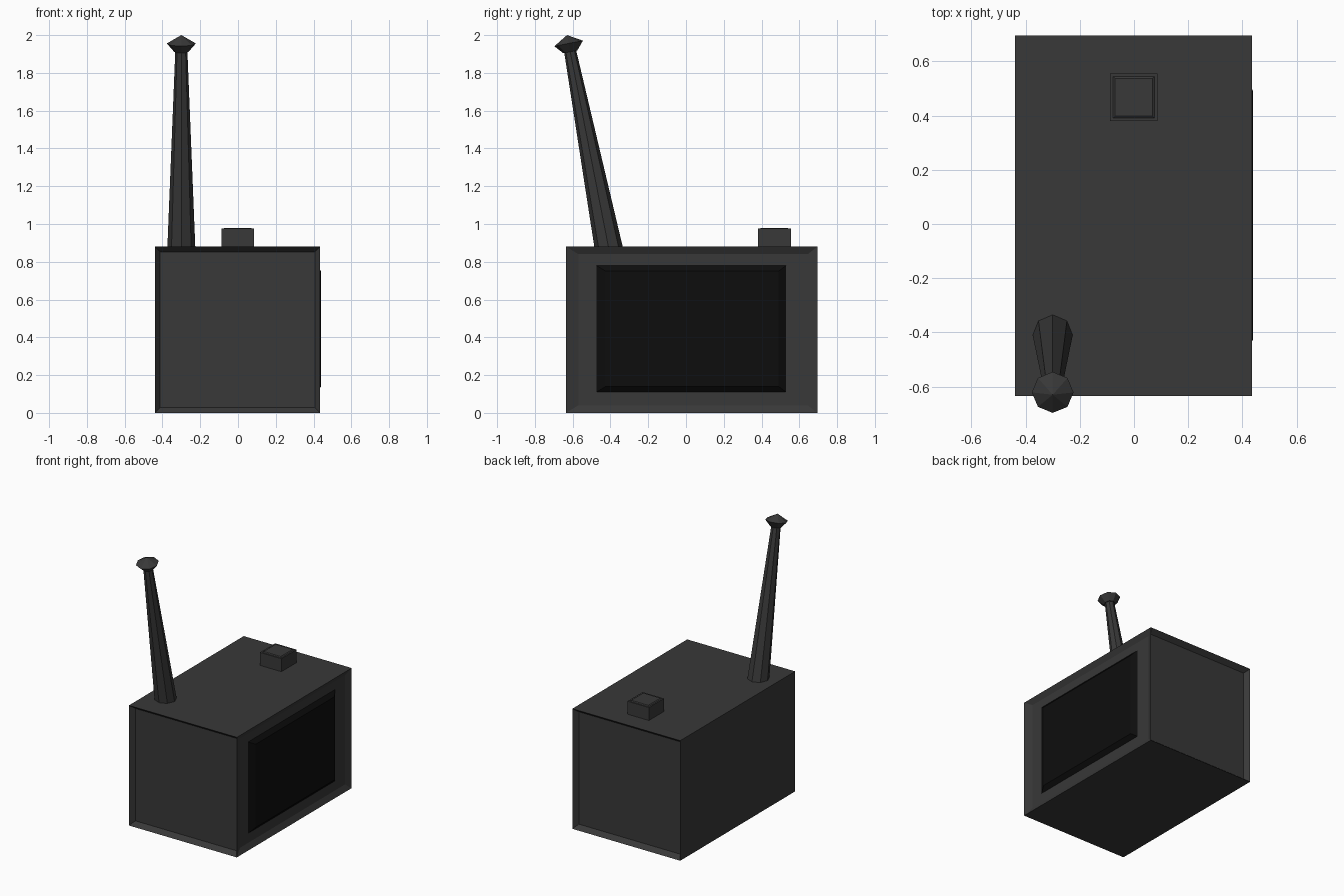
import bpy, bmesh
from mathutils import Vector, Matrix

if "Cube" in bpy.data.objects:
    bpy.data.objects.remove(bpy.data.objects["Cube"])


def material(name, value):
    m = bpy.data.materials.new(name)
    m.use_nodes = True
    colour = (value, value, value, 1)
    m.diffuse_color = colour
    m.node_tree.nodes["Principled BSDF"].inputs["Base Color"].default_value = colour
    return m


charcoal = material("charcoal plastic", 0.04)
black = material("black screen", 0.004)


def finish(name, bm, *mats):
    bmesh.ops.recalc_face_normals(bm, faces=bm.faces[:])
    mesh = bpy.data.meshes.new(name)
    bm.to_mesh(mesh)
    bm.free()
    for m in mats:
        mesh.materials.append(m)
    obj = bpy.data.objects.new(name, mesh)
    bpy.context.collection.objects.link(obj)
    return obj


def box(lo, hi):
    bm = bmesh.new()
    lo, hi = Vector(lo), Vector(hi)
    size = Matrix.Diagonal((*(hi - lo), 1))
    bmesh.ops.create_cube(bm, size=1, matrix=Matrix.Translation((lo + hi) / 2) @ size)
    bm.normal_update()
    return bm


def facing(bm, direction):
    return max(bm.faces, key=lambda f: f.normal.dot(Vector(direction)))


def inset(bm, face, border, depth):
    bmesh.ops.inset_region(bm, faces=[face], thickness=border, depth=depth)
    bm.normal_update()


def place(face, y, z, x):
    # Fit a side-facing rectangle to exact bounds
    c = face.calc_center_median()
    for v in face.verts:
        v.co = (x, y[v.co.y > c.y], z[v.co.z > c.z])


# Cabinet with sunken front, back and screen side
bm = box((-0.44, -0.635, 0), (0.435, 0.695, 0.88))
front, back, side = [facing(bm, d) for d in ((0, -1, 0), (0, 1, 0), (1, 0, 0))]
for panel in (front, back):
    inset(bm, panel, 0.04, -0.035)
inset(bm, side, 0.04, 0)
place(side, (-0.57, 0.645), (0.04, 0.84), 0.415)

# Screen cut into the side panel, with a bevelled raised face
inset(bm, side, 0.05, 0)
place(side, (-0.475, 0.53), (0.11, 0.78), 0.415)
side.material_index = 1
before = set(bm.faces)
inset(bm, side, 0.03, 0)
for f in set(bm.faces) - before:
    f.material_index = 1
place(side, (-0.425, 0.49), (0.14, 0.75), 0.44)
finish("cabinet", bm, charcoal, black)

# Square button with a slightly raised cap
bm = box((-0.088, 0.38, 0.88), (0.086, 0.555, 0.975))
cap = facing(bm, (0, 0, 1))
inset(bm, cap, 0.015, 0)
inset(bm, cap, 0.01, 0.005)
finish("button", bm, charcoal)


def turned(name, rings, sides=8):
    # Faceted solid from radius and height pairs; zero radius makes a tip
    bm = bmesh.new()
    loops = []
    for radius, height in rings:
        if radius == 0:
            loops.append([bm.verts.new((0, 0, height))] * sides)
        else:
            spokes = [Matrix.Rotation(6.28319 * i / sides, 3, "Z") for i in range(sides)]
            loops.append([bm.verts.new(r @ Vector((radius, 0, height))) for r in spokes])
    for a, b in zip(loops, loops[1:]):
        for i in range(sides):
            j = (i + 1) % sides
            bm.faces.new(dict.fromkeys((a[i], a[j], b[j], b[i])))
    bm.faces.new(loops[0])
    if rings[-1][0]:
        bm.faces.new(loops[-1])
    return finish(name, bm, charcoal)


# Leaning aerial and its knob
base, tip = Vector((-0.30, -0.405, 0.85)), Vector((-0.30, -0.63, 2.0))
lean = (tip - base).to_track_quat("Z", "Y")
length = (tip - base).length
shaft = turned("aerial_shaft", [(0.075, 0), (0.032, length - 0.085)])
knob = turned("aerial_knob", [(0.038, length - 0.09), (0.077, length - 0.045), (0, length)])
for part in (shaft, knob):
    part.matrix_world = Matrix.Translation(base) @ lean.to_matrix().to_4x4()
